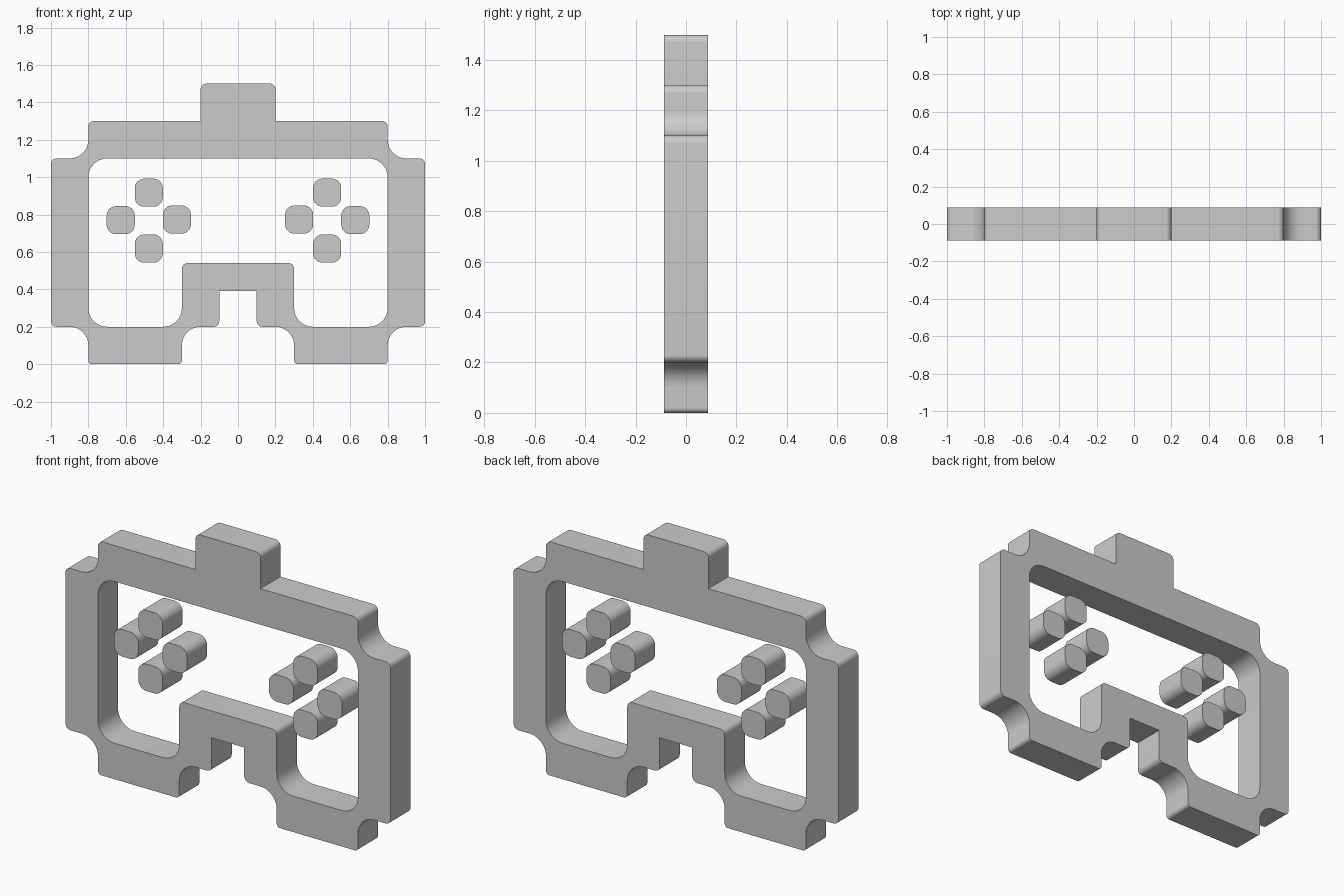
import bpy, bmesh, math
from mathutils import Vector

HALF_DEPTH = 0.088

cube = bpy.data.objects.get("Cube")
if cube:
    bpy.data.objects.remove(cube, do_unlink=True)

grey = bpy.data.materials.new("plain grey")
grey.use_nodes = True
color = (0.6, 0.6, 0.6, 1)
grey.diffuse_color = color
grey.node_tree.nodes["Principled BSDF"].inputs["Base Color"].default_value = color


def mirrored(half):
    """Close a right-hand half profile with its mirror image."""
    return half + [(-x, z, r) for x, z, r in reversed(half)]


def fillet(corners, steps=8):
    """Round each right-angled corner (x, z, radius) with an arc."""
    points = []
    for i, (x, z, r) in enumerate(corners):
        c = Vector((x, z))
        if r == 0:
            points.append(c)
            continue
        a = (Vector(corners[i - 1][:2]) - c).normalized() * r
        b = (Vector(corners[(i + 1) % len(corners)][:2]) - c).normalized() * r
        for k in range(steps + 1):
            t = math.pi / 2 * k / steps
            points.append(c + a * (1 - math.sin(t)) + b * (1 - math.cos(t)))
    return points


def plate(name, loops):
    """Fill closed loops in the xz plane and extrude them through the depth."""
    bm = bmesh.new()
    for loop in loops:
        verts = [bm.verts.new((p.x, -HALF_DEPTH, p.y)) for p in loop]
        for i, v in enumerate(verts):
            bm.edges.new((verts[i - 1], v))
    bmesh.ops.triangle_fill(bm, edges=bm.edges[:], use_beauty=True, normal=(0, -1, 0))
    result = bmesh.ops.extrude_face_region(bm, geom=bm.faces[:], use_keep_orig=True)
    moved = [g for g in result["geom"] if isinstance(g, bmesh.types.BMVert)]
    bmesh.ops.translate(bm, verts=moved, vec=(0, 2 * HALF_DEPTH, 0))
    bmesh.ops.recalc_face_normals(bm, faces=bm.faces[:])
    mesh = bpy.data.meshes.new(name)
    bm.to_mesh(mesh)
    bm.free()
    mesh.materials.append(grey)
    obj = bpy.data.objects.new(name, mesh)
    bpy.context.collection.objects.link(obj)
    bpy.ops.object.select_all(action="DESELECT")
    obj.select_set(True)
    bpy.context.view_layer.objects.active = obj
    bpy.ops.object.shade_smooth_by_angle(angle=math.radians(30))


# Frame: stepped outline with tab and notch, around one opening
S, L = 0.03, 0.1  # small and large corner radii
outer = [(0.2, 1.5, S), (0.2, 1.3, 0), (0.8, 1.3, S), (0.8, 1.1, L),
         (1, 1.1, S), (1, 0.2, S), (0.8, 0.2, L), (0.8, 0, 0.02),
         (0.3, 0, 0.02), (0.3, 0.2, L), (0.1, 0.2, S), (0.1, 0.39, 0)]
opening = [(0.8, 1.1, L), (0.8, 0.2, L), (0.3, 0.2, L), (0.3, 0.54, S)]
plate("frame", [fillet(mirrored(outer)), fillet(mirrored(opening))])

# Buttons: a cross of four rounded blocks on each side
H, R = 0.075, 0.05
spots = {"top": (0, 0.147), "bottom": (0, -0.152),
         "inner": (-0.15, 0.003), "outer": (0.15, 0)}
for side, sign in (("left", 1), ("right", -1)):
    for spot, (dx, dz) in spots.items():
        x, z = sign * (0.477 + dx), 0.77 + dz
        block = [(x - H, z - H, R), (x + H, z - H, R), (x + H, z + H, R), (x - H, z + H, R)]
        plate(f"{side}_{spot}_button", [fillet(block)])
